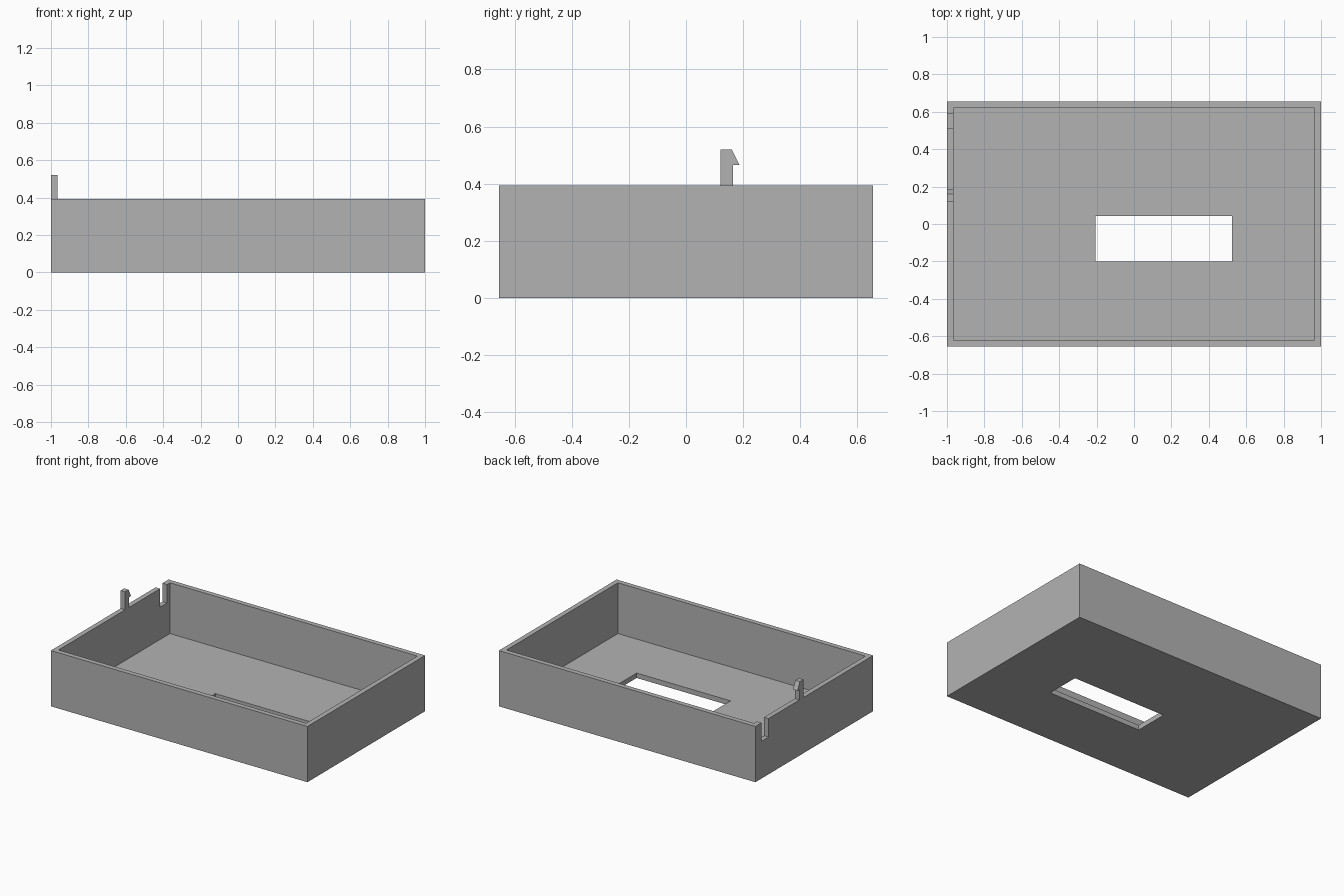
import bpy, bmesh

cube = bpy.data.objects.get("Cube")
if cube:
    bpy.data.objects.remove(cube, do_unlink=True)

HX, HY, TOP = 1.0, 0.655, 0.393      # outer half sizes and rim height
WALL, FLOOR = 0.035, 0.035
NOTCH = (0.51, 0.588, 0.13)          # y start, y end, depth

grey = bpy.data.materials.new("plain grey")
grey.use_nodes = True
colour = (0.45, 0.45, 0.45, 1)
grey.diffuse_color = colour
grey.node_tree.nodes["Principled BSDF"].inputs["Base Color"].default_value = colour


def prism(name, outline, depth, place):
    """Extrude a closed 2D outline by depth; place maps (u, v, w) to x, y, z."""
    bm = bmesh.new()
    face = bm.faces.new([bm.verts.new(place(u, v, 0)) for u, v in outline])
    ext = bmesh.ops.extrude_face_region(bm, geom=[face])["geom"]
    shift = [b - a for a, b in zip(place(0, 0, 0), place(0, 0, depth))]
    bmesh.ops.translate(bm, vec=shift,
                        verts=[g for g in ext if isinstance(g, bmesh.types.BMVert)])
    bmesh.ops.recalc_face_normals(bm, faces=bm.faces)
    mesh = bpy.data.meshes.new(name)
    bm.to_mesh(mesh)
    bm.free()
    mesh.materials.append(grey)
    obj = bpy.data.objects.new(name, mesh)
    bpy.context.collection.objects.link(obj)
    return obj


def box(name, x0, x1, y0, y1, z0, z1):
    return prism(name, [(x0, y0), (x1, y0), (x1, y1), (x0, y1)], z1 - z0,
                 lambda u, v, w: (u, v, z0 + w))


# Open tray: solid block with the inside, floor window and rim notch cut away
tray = box("tray", -HX, HX, -HY, HY, 0, TOP)
cutters = [
    box("inside_cutter", WALL - HX, HX - WALL, WALL - HY, HY - WALL, FLOOR, 1),
    box("window_cutter", -0.207, 0.525, -0.2, 0.043, -0.5, 0.2),
    box("notch_cutter", -1.2, -0.9, NOTCH[0], NOTCH[1], TOP - NOTCH[2], 1),
]
for cutter in cutters:
    mod = tray.modifiers.new(cutter.name, "BOOLEAN")
    mod.operation = "DIFFERENCE"
    mod.solver = "EXACT"
    mod.object = cutter
    cutter.hide_render = True
    cutter.hide_viewport = True

# Hooked snap clip standing on the rim
hook = [(0.12, TOP), (0.165, TOP), (0.165, 0.465), (0.187, 0.465),
        (0.16, 0.52), (0.12, 0.52)]
prism("snap_clip", hook, WALL, lambda u, v, w: (w - HX, u, v))
